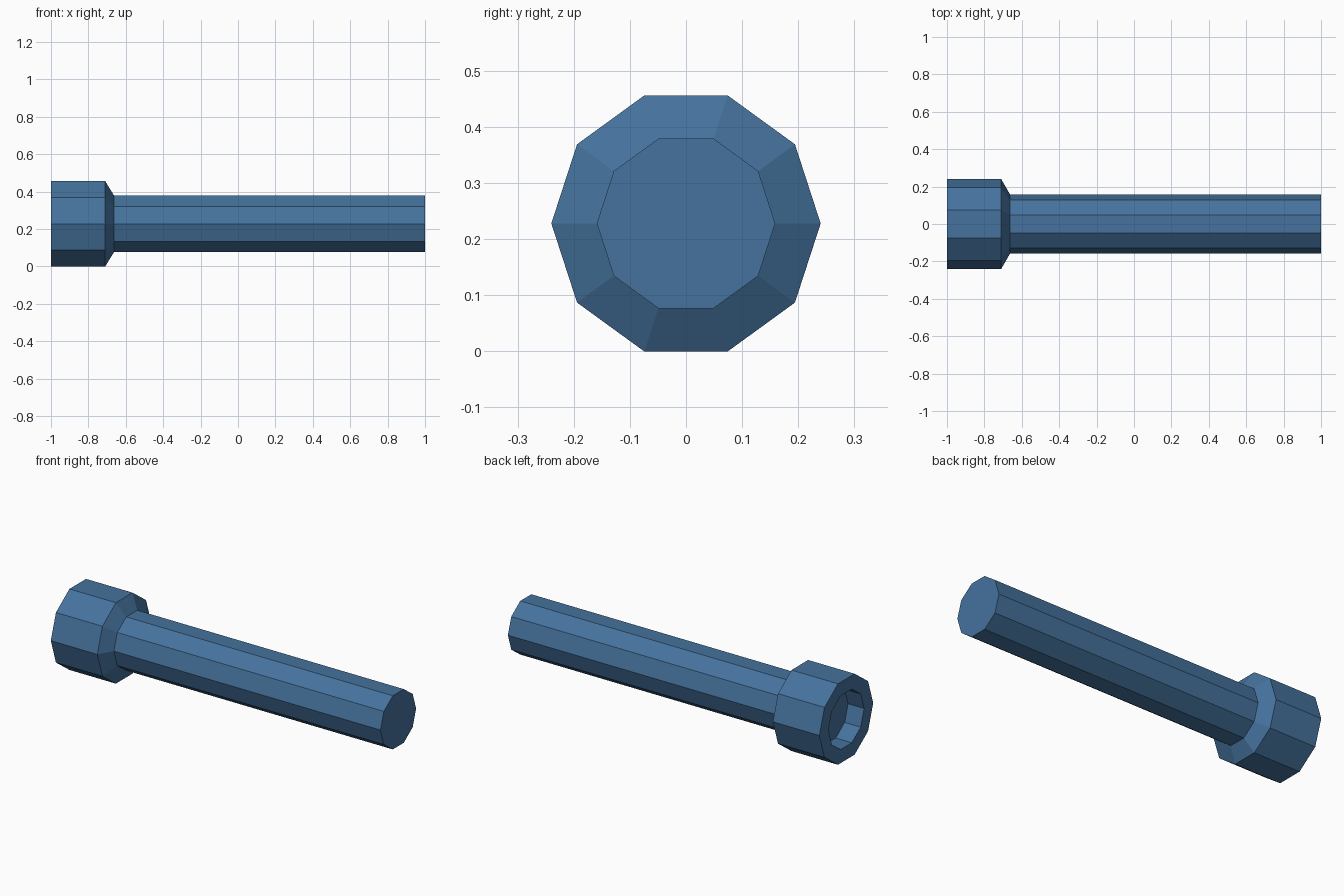
import bpy, bmesh, math

if "Cube" in bpy.data.objects:
    bpy.data.objects.remove(bpy.data.objects["Cube"])

SIDES = 10
CENTER_Z = 0.228

blue = bpy.data.materials.new("steel_blue")
blue.diffuse_color = (0.06, 0.17, 0.34, 1)
blue.use_nodes = True
blue.node_tree.nodes["Principled BSDF"].inputs["Base Color"].default_value = blue.diffuse_color

# Profile along x: (x, radius), from socket floor, round the head, to shaft tip
profile = [(-0.90, 0.159), (-1.0, 0.159), (-1.0, 0.24),
           (-0.71, 0.24), (-0.663, 0.159), (1.0, 0.159)]


def lathe_x(name, profile):
    """Closed ten-sided turned part around the x axis, capped at both ends."""
    bm = bmesh.new()
    rings = []
    for x, r in profile:
        angles = [2 * math.pi * i / SIDES for i in range(SIDES)]
        rings.append([bm.verts.new((x, r * math.cos(a), CENTER_Z + r * math.sin(a)))
                      for a in angles])
    for a, b in zip(rings, rings[1:]):
        for i in range(SIDES):
            j = (i + 1) % SIDES
            bm.faces.new((a[i], a[j], b[j], b[i]))
    bm.faces.new(rings[0])
    bm.faces.new(rings[-1])
    bmesh.ops.recalc_face_normals(bm, faces=bm.faces)
    mesh = bpy.data.meshes.new(name)
    bm.to_mesh(mesh)
    bm.free()
    mesh.materials.append(blue)
    obj = bpy.data.objects.new(name, mesh)
    bpy.context.collection.objects.link(obj)
    return obj


# Bolt: recessed head, chamfered collar and shaft
lathe_x("socket_head_bolt", profile)
